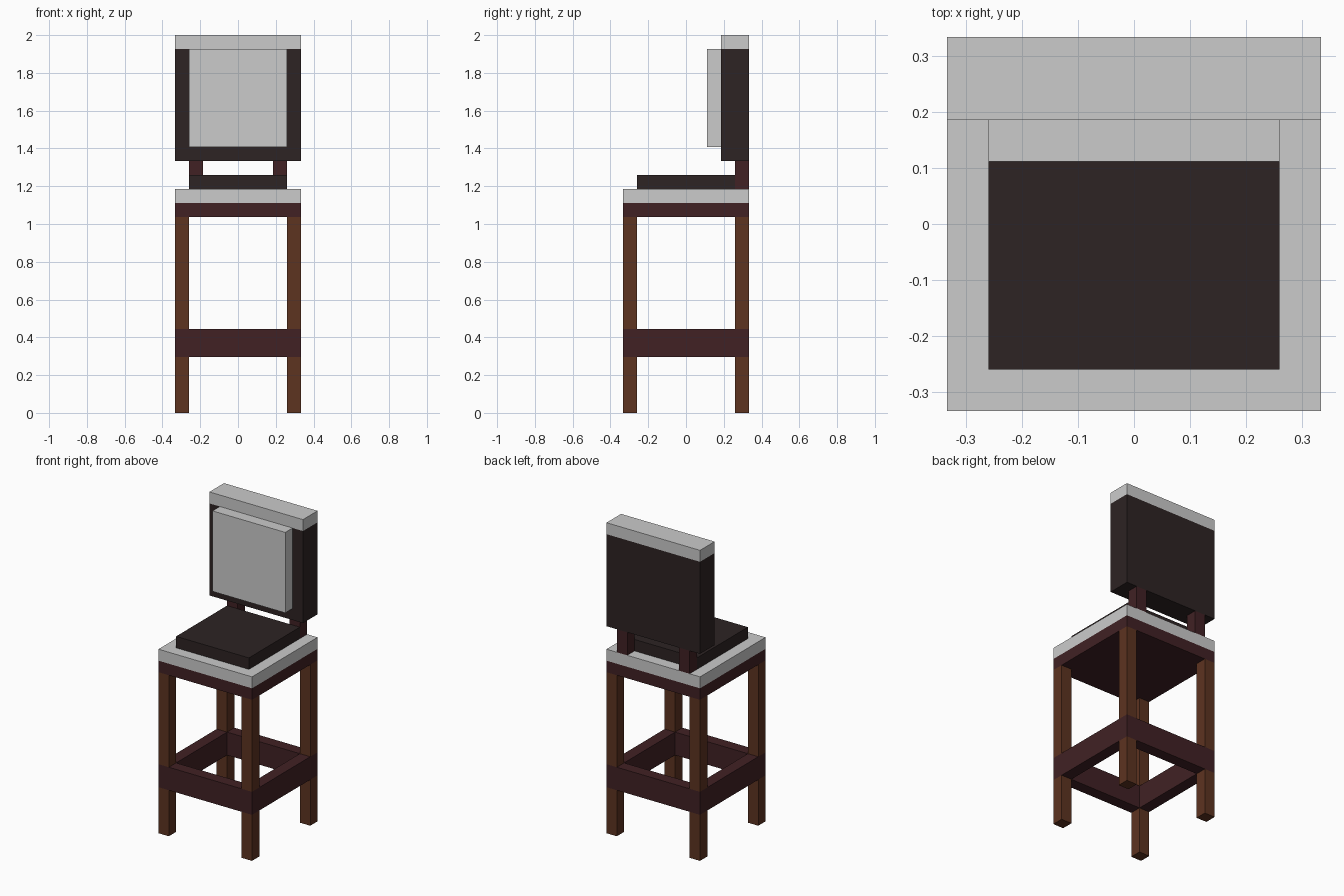
import bpy, bmesh

if "Cube" in bpy.data.objects:
    bpy.data.objects.remove(bpy.data.objects["Cube"])

U = 2 / 27  # block size: the stool is 27 blocks tall and 9 wide


def material(name, hex_rgb):
    lin = []
    for i in (0, 2, 4):
        c = int(hex_rgb[i:i + 2], 16) / 255
        lin.append(c / 12.92 if c <= 0.04045 else ((c + 0.055) / 1.055) ** 2.4)
    m = bpy.data.materials.new(name)
    m.diffuse_color = (*lin, 1)
    m.use_nodes = True
    m.node_tree.nodes["Principled BSDF"].inputs["Base Color"].default_value = m.diffuse_color
    return m


BROWN = material("brown wood", "5D3320")
RED = material("dark red wood", "412124")
DARK = material("dark cushion", "2D2323")
WHITE = material("pale grey", "CBCBCB")


def box(name, x, y, z, mat):
    """Box from (low, high) ranges given in blocks."""
    bm = bmesh.new()
    bmesh.ops.create_cube(bm, size=1)
    for v in bm.verts:
        for i, r in enumerate((x, y, z)):
            v.co[i] = (r[0] if v.co[i] < 0 else r[1]) * U
    me = bpy.data.meshes.new(name)
    bm.to_mesh(me)
    bm.free()
    me.materials.append(mat)
    ob = bpy.data.objects.new(name, me)
    bpy.context.collection.objects.link(ob)
    return ob


FULL, INNER = (-4.5, 4.5), (-3.5, 3.5)
LOW, HIGH = (-4.5, -3.5), (3.5, 4.5)

# Legs, split around the footrest ring
for yn, y in (("front", LOW), ("back", HIGH)):
    for xn, x in (("left", LOW), ("right", HIGH)):
        box(f"{yn}_{xn}_lower_leg", x, y, (0, 4), BROWN)
        box(f"{yn}_{xn}_upper_leg", x, y, (6, 14), BROWN)

# Footrest ring
box("front_footrest", FULL, LOW, (4, 6), RED)
box("back_footrest", FULL, HIGH, (4, 6), RED)
box("left_footrest", LOW, INNER, (4, 6), RED)
box("right_footrest", HIGH, INNER, (4, 6), RED)

# Seat
box("seat_base", FULL, FULL, (14, 15), RED)
box("seat_trim", FULL, FULL, (15, 16), WHITE)
box("seat_cushion", INNER, INNER, (16, 17), DARK)

# Backrest
box("left_back_post", (-3.5, -2.5), HIGH, (16, 18), RED)
box("right_back_post", (2.5, 3.5), HIGH, (16, 18), RED)
box("backrest", FULL, (2.5, 4.5), (18, 26), DARK)
box("backrest_pad", INNER, (1.5, 2.5), (19, 26), WHITE)
box("backrest_top", FULL, (2.5, 4.5), (26, 27), WHITE)
